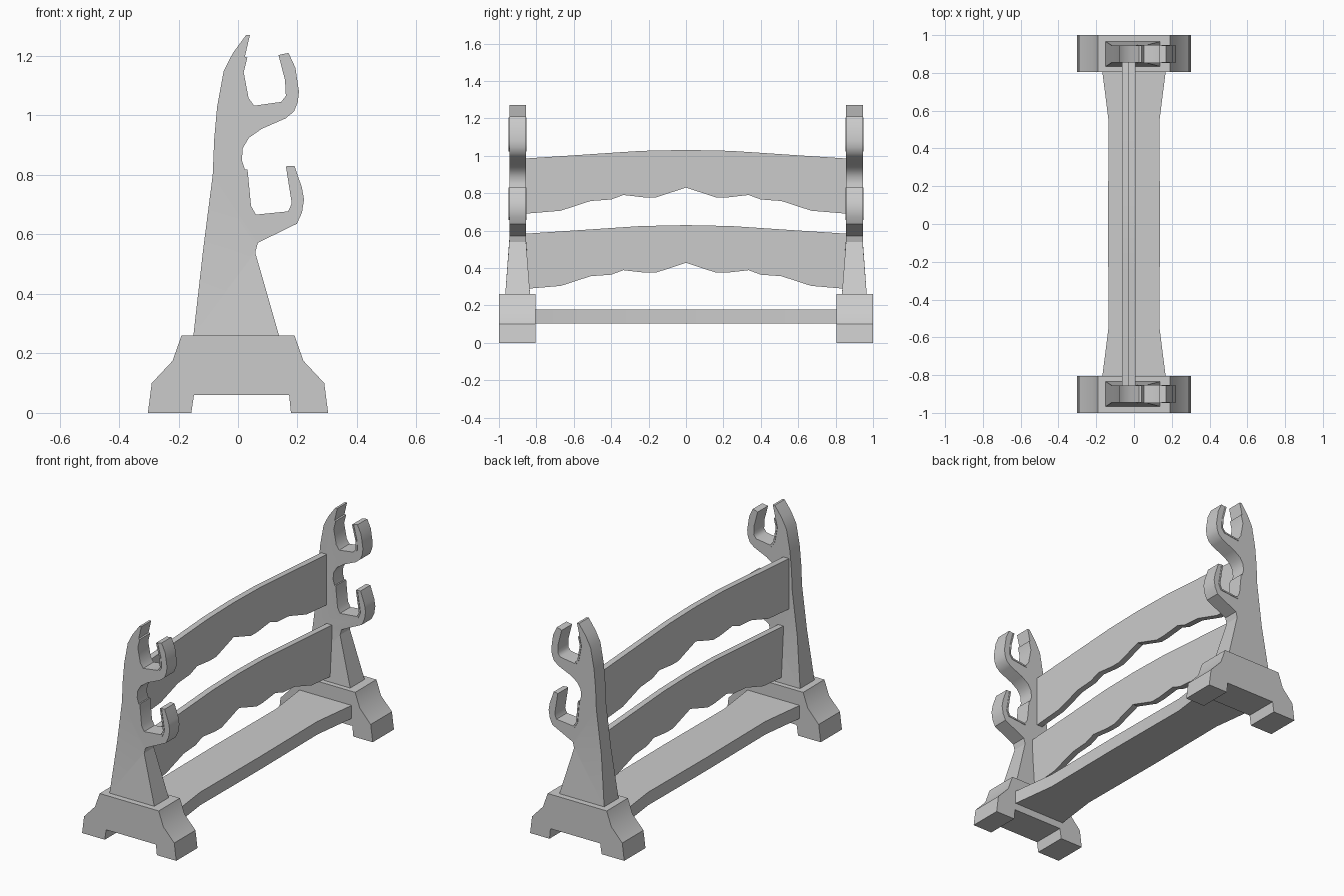
import bpy, bmesh
from mathutils import Vector

if "Cube" in bpy.data.objects:
    bpy.data.objects.remove(bpy.data.objects["Cube"])


def finish(bm, name, mirror=False, angle=0.5):
    bmesh.ops.recalc_face_normals(bm, faces=bm.faces)
    me = bpy.data.meshes.new(name)
    bm.to_mesh(me)
    bm.free()
    ob = bpy.data.objects.new(name, me)
    bpy.context.collection.objects.link(ob)
    bpy.ops.object.select_all(action='DESELECT')
    ob.select_set(True)
    bpy.context.view_layer.objects.active = ob
    bpy.ops.object.shade_smooth_by_angle(angle=angle)
    if mirror:
        m = ob.modifiers.new("Mirror", 'MIRROR')
        m.use_axis = (False, True, False)
    return ob


def prism(profile, a, b, place):
    """Extrude a closed 2D profile from depth a to depth b."""
    bm = bmesh.new()
    lo = [bm.verts.new(place(u, v, a)) for u, v in profile]
    hi = [bm.verts.new(place(u, v, b)) for u, v in profile]
    bm.faces.new(lo)
    bm.faces.new(hi[::-1])
    n = len(profile)
    for i in range(n):
        j = (i + 1) % n
        bm.faces.new((lo[i], lo[j], hi[j], hi[i]))
    return bm


def along_y(u, v, d):
    return (u, d, v)


def along_x(u, v, d):
    return (d, u, v)


def strip(path, t):
    """Closed outline of a band of thickness t on the left of an open path."""
    p = [Vector(q) for q in path]
    dirs = [(b - a).normalized() for a, b in zip(p, p[1:])]
    inner = []
    for i, q in enumerate(p):
        d0, d1 = dirs[max(i - 1, 0)], dirs[min(i, len(dirs) - 1)]
        n0, n1 = Vector((-d0.y, d0.x)), Vector((-d1.y, d1.x))
        inner.append(q + (n0 + n1) * t / (1 + n0.dot(n1)))
    return [tuple(q) for q in p + inner[::-1]]


# Cradles that hold the swords, left tip to right tip
upper_slot = [(0.023, 1.197), (0.01, 1.145), (0.027, 1.055), (0.05, 1.023),
              (0.15, 1.037), (0.17, 1.063), (0.167, 1.12), (0.145, 1.205)]
lower_slot = [(0.023, 0.818), (0.035, 0.693), (0.055, 0.657),
              (0.175, 0.669), (0.19, 0.703), (0.17, 0.83)]

# Posts: one hooked profile, flaring in depth below the lower hook
post = [(-0.15, 0.26), (-0.117, 0.55), (-0.085, 0.80), (-0.08, 0.92), (-0.07, 1.03),
        (-0.048, 1.15), (-0.017, 1.21), (0.027, 1.27), (0.04, 1.27)]
post += upper_slot
post += [(0.17, 1.21), (0.193, 1.16), (0.205, 1.08), (0.201, 1.045), (0.188, 1.013),
         (0.16, 0.99), (0.08, 0.955), (0.037, 0.925), (0.016, 0.89), (0.013, 0.85)]
post += lower_slot
post += [(0.19, 0.83), (0.215, 0.757), (0.222, 0.717), (0.215, 0.673), (0.198, 0.636),
         (0.067, 0.572), (0.058, 0.539), (0.138, 0.26)]
bm = prism(post, 0.855, 0.945, along_y)
bmesh.ops.bisect_plane(bm, geom=bm.verts[:] + bm.edges[:] + bm.faces[:],
                       plane_co=(0, 0, 0.55), plane_no=(0, 0, 1))
for v in bm.verts:
    if v.co.z < 0.3:
        v.co.y = 0.9 + (v.co.y - 0.9) * 1.47
finish(bm, "post", mirror=True)

# Thin pads lining the cradles
for name, slot in (("upper_cradle_pad", upper_slot), ("lower_cradle_pad", lower_slot)):
    finish(prism(strip(slot, 0.009), 0.852, 0.948, along_y), name, mirror=True, angle=0.9)

# Feet
foot = [(-0.303, 0), (-0.29, 0.10), (-0.22, 0.175), (-0.19, 0.26),
        (0.19, 0.26), (0.22, 0.175), (0.29, 0.10), (0.303, 0),
        (0.178, 0), (0.172, 0.06), (-0.148, 0.06), (-0.157, 0)]
finish(prism(foot, 0.805, 1.0, along_y), "foot", mirror=True)

# Cross boards with arched top and scalloped lower edge
half = [(0.24, 1.026), (0.86, 0.985), (0.86, 0.69), (0.67, 0.706), (0.51, 0.758),
        (0.40, 0.766), (0.335, 0.79), (0.22, 0.777), (0.16, 0.777)]
board = [(0, 1.031)] + half + [(0, 0.83)] + [(-y, z) for y, z in half[::-1]]
for name, x, dz in (("upper_board", -0.063, 0), ("lower_board", -0.028, -0.402)):
    shifted = [(y, z + dz) for y, z in board]
    finish(prism(shifted, x, x + 0.035, along_x), name)

# Bottom stretcher, waisted in plan
plan = [(0.168, 0.81), (0.134, 0.54), (0.138, 0), (0.134, -0.54), (0.168, -0.81)]
plan += [(-x, y) for x, y in plan[::-1]]
finish(prism(plan, 0.102, 0.178, lambda u, v, d: (u, v, d)), "stretcher")
